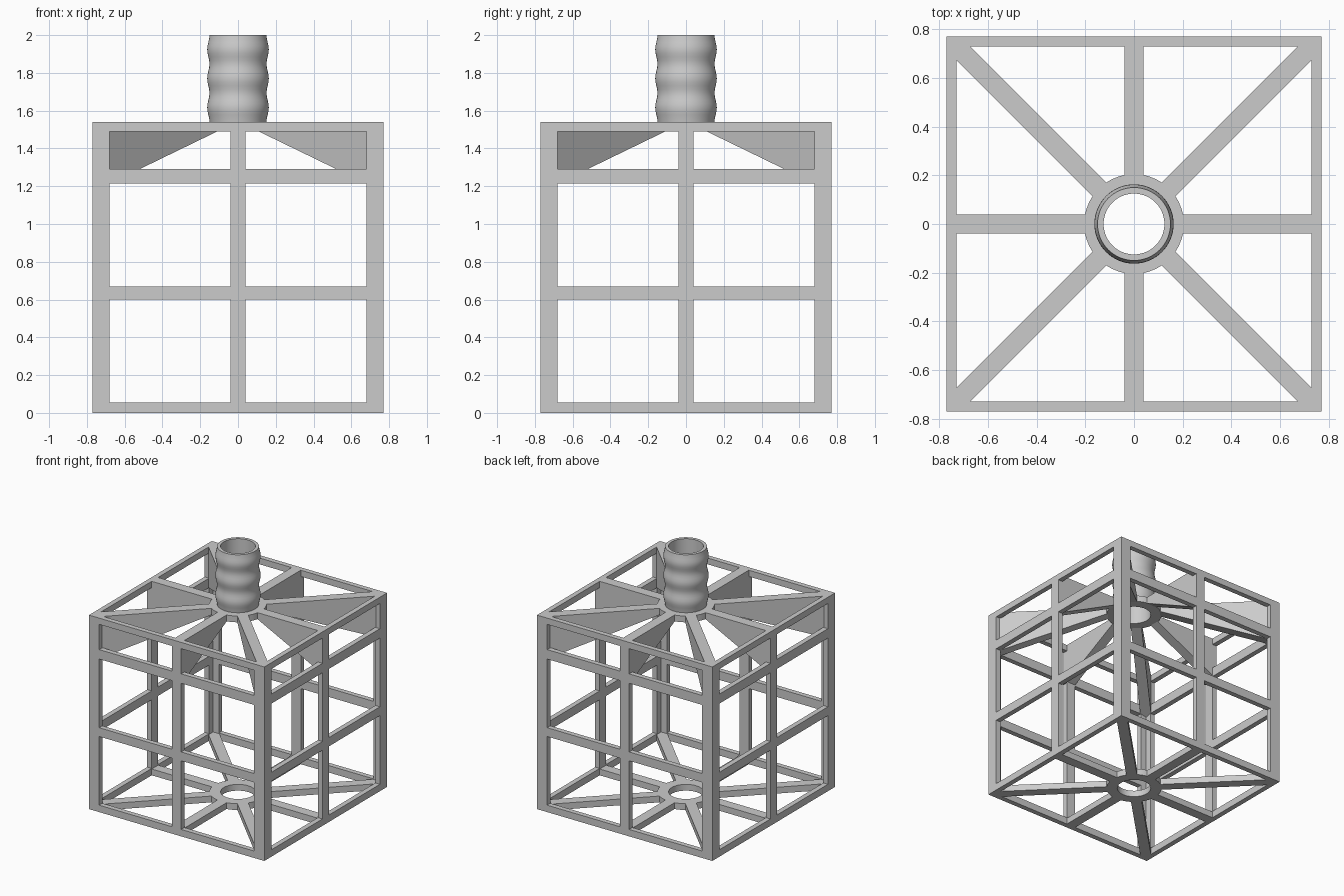
import bpy, bmesh, math
from mathutils import Matrix

if "Cube" in bpy.data.objects:
    bpy.data.objects.remove(bpy.data.objects["Cube"], do_unlink=True)

HALF, TOP, WALL = 0.77, 1.54, 0.04
RAIL = 0.05          # thickness of the top and bottom decks
HUB_R, HOLE_R = 0.205, 0.125

grey = bpy.data.materials.new("plain_grey")
grey.use_nodes = True
grey.diffuse_color = (0.6, 0.6, 0.6, 1)
grey.node_tree.nodes["Principled BSDF"].inputs["Base Color"].default_value = (0.6, 0.6, 0.6, 1)


def make_object(name, bm):
    bmesh.ops.recalc_face_normals(bm, faces=bm.faces)
    mesh = bpy.data.meshes.new(name)
    bm.to_mesh(mesh)
    bm.free()
    mesh.materials.append(grey)
    obj = bpy.data.objects.new(name, mesh)
    bpy.context.collection.objects.link(obj)
    return obj


def extrude(bm, faces, offset):
    geom = bmesh.ops.extrude_face_region(bm, geom=faces)["geom"]
    verts = [g for g in geom if isinstance(g, bmesh.types.BMVert)]
    bmesh.ops.translate(bm, verts=verts, vec=offset)


def side_panel(name, angle):
    """Window-frame wall: a grid of cells with the openings left out."""
    xs = [-HALF, -0.68, -0.04, 0.04, 0.68, HALF]
    zs = [0, 0.055, 0.6, 0.67, 1.215, 1.29, 1.49, TOP]
    bm = bmesh.new()
    grid = [[bm.verts.new((x, -HALF, z)) for x in xs] for z in zs]
    for r in range(len(zs) - 1):
        for c in range(len(xs) - 1):
            if r % 2 == 0 or c % 2 == 0:
                bm.faces.new((grid[r][c], grid[r][c + 1], grid[r + 1][c + 1], grid[r + 1][c]))
    extrude(bm, bm.faces[:], (0, WALL, 0))
    bm.transform(Matrix.Rotation(angle, 4, 'Z'))
    return make_object(name, bm)


def spoke(name, angle, profile):
    """Radial bar: a side profile of (radius, height) points given a width."""
    bm = bmesh.new()
    face = bm.faces.new([bm.verts.new((r, -0.04, z)) for r, z in profile])
    extrude(bm, [face], (0, 0.08, 0))
    bm.transform(Matrix.Rotation(angle, 4, 'Z'))
    return make_object(name, bm)


def lathe(name, profile, steps=64):
    """Closed ring profile turned about the vertical axis."""
    bm = bmesh.new()
    rings = []
    for i in range(steps):
        a = 2 * math.pi * i / steps
        rings.append([bm.verts.new((r * math.cos(a), r * math.sin(a), z)) for r, z in profile])
    n = len(profile)
    for i in range(steps):
        a, b = rings[i], rings[(i + 1) % steps]
        for j in range(n):
            k = (j + 1) % n
            bm.faces.new((a[j], b[j], b[k], a[k]))
    obj = make_object(name, bm)
    bpy.ops.object.select_all(action='DESELECT')
    obj.select_set(True)
    bpy.context.view_layer.objects.active = obj
    bpy.ops.object.shade_smooth_by_angle(angle=math.radians(35))
    return obj


# Four walls
for i, side in enumerate(("front", "left", "back", "right")):
    side_panel(side + "_wall", i * math.pi / 2)

# Eight spokes on each deck, the upper ones deepening into gussets
for i in range(8):
    reach = 1.04 if i % 2 else 0.75
    inner = 0.17
    angle = i * math.pi / 4
    spoke(f"floor_spoke_{i + 1}", angle,
          [(inner, 0), (reach, 0), (reach, RAIL), (inner, RAIL)])
    spoke(f"roof_gusset_{i + 1}", angle,
          [(inner, TOP), (inner, TOP - RAIL), (HUB_R - 0.01, TOP - RAIL),
           (reach, 1.215 if i % 2 == 0 else 1.2), (reach, TOP)])

# Hub rings
for name, z in (("floor_hub", 0), ("roof_hub", TOP - RAIL)):
    lathe(name, [(HOLE_R, z), (HUB_R, z), (HUB_R, z + RAIL), (HOLE_R, z + RAIL)])

# Rippled neck tube
outer = [(0.15, TOP)]
steps = 24
for i in range(1, steps):
    t = i / steps
    outer.append((0.157 - 0.006 * math.cos(6 * math.pi * t), TOP + (2 - TOP) * t))
outer.append((0.15, 2.0))
lathe("neck_tube", outer + [(HOLE_R, 2.0), (HOLE_R, TOP)])
